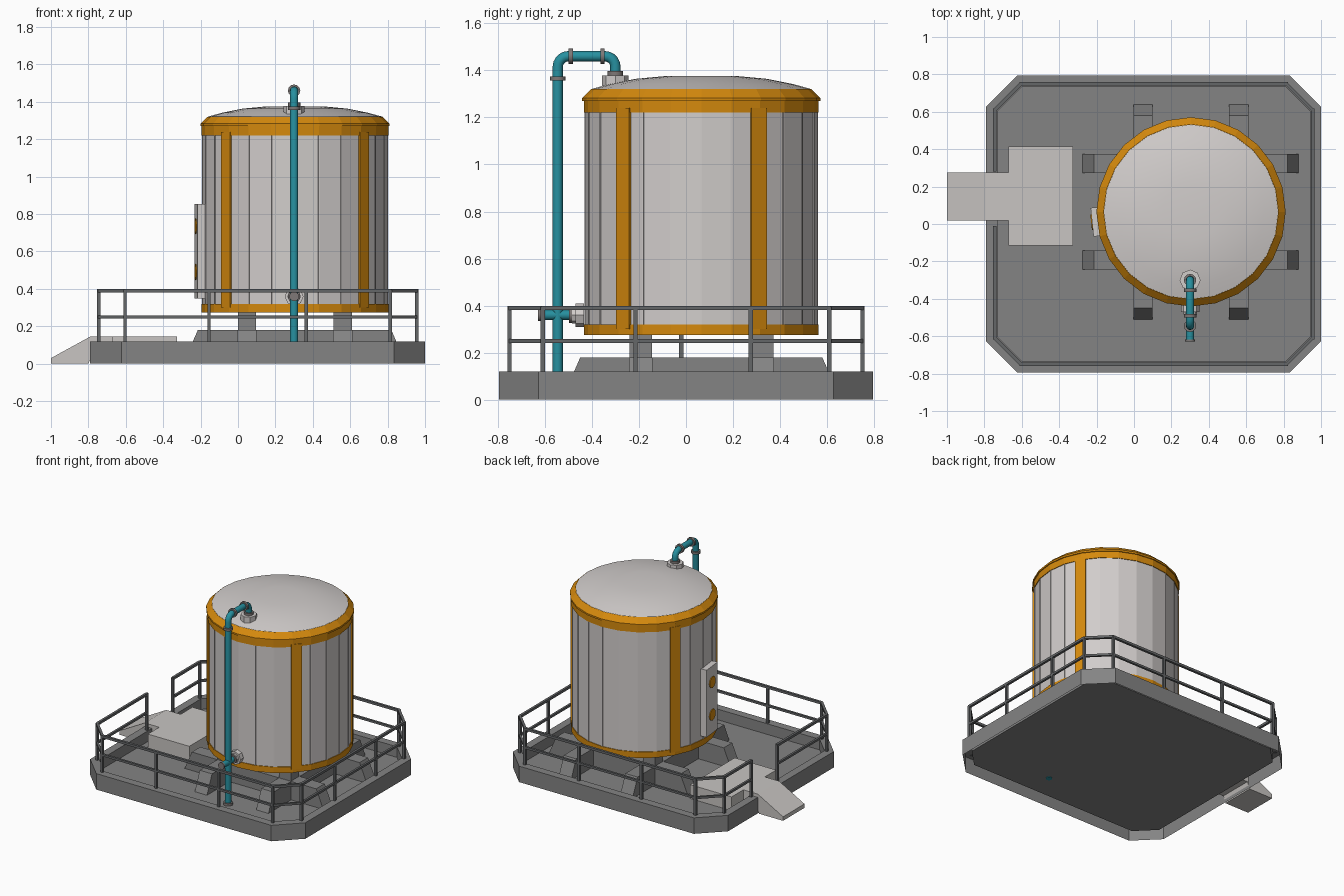
import bpy, bmesh, math
from mathutils import Vector, Matrix

if "Cube" in bpy.data.objects:
    bpy.data.objects.remove(bpy.data.objects["Cube"])

def mat(name, rgb):
    m = bpy.data.materials.new(name)
    m.diffuse_color = (*rgb, 1)
    m.use_nodes = True
    m.node_tree.nodes["Principled BSDF"].inputs["Base Color"].default_value = m.diffuse_color
    return m

DECK = mat("deck_grey", (0.23, 0.23, 0.23))
RAIL = mat("rail_grey", (0.13, 0.135, 0.14))
WHITE = mat("tank_white", (0.64, 0.61, 0.60))
PALE = mat("landing_pale_grey", (0.58, 0.56, 0.54))
ORANGE = mat("orange", (0.66, 0.25, 0.004))
TEAL = mat("pipe_teal", (0.02, 0.28, 0.35))
FLANGE = mat("flange_grey", (0.21, 0.19, 0.185))

def finish(name, bm, m, smooth=None, fix=True):
    if fix:
        bmesh.ops.recalc_face_normals(bm, faces=bm.faces)
    me = bpy.data.meshes.new(name)
    bm.to_mesh(me)
    bm.free()
    ob = bpy.data.objects.new(name, me)
    bpy.context.collection.objects.link(ob)
    me.materials.append(m)
    if smooth:
        bpy.context.view_layer.objects.active = ob
        ob.select_set(True)
        bpy.ops.object.shade_smooth_by_angle(angle=math.radians(smooth))
        ob.select_set(False)
    return ob

def box(name, lo, hi, m, xf=None):
    bm = bmesh.new()
    c = [(a + b) / 2 for a, b in zip(lo, hi)]
    s = [b - a for a, b in zip(lo, hi)]
    M = Matrix.Translation(c) @ Matrix.Diagonal((*s, 1))
    bmesh.ops.create_cube(bm, size=1, matrix=(xf or Matrix()) @ M)
    return finish(name, bm, m)

def cyl(name, p, q, r, m, n=16, smooth=35):
    p, q = Vector(p), Vector(q)
    bm = bmesh.new()
    M = Matrix.Translation((p + q) / 2) @ (q - p).to_track_quat('Z', 'Y').to_matrix().to_4x4()
    bmesh.ops.create_cone(bm, cap_ends=True, segments=n, radius1=r, radius2=r,
                          depth=(q - p).length, matrix=M)
    return finish(name, bm, m, smooth)

def prism(name, profile, axis, a, b, m):
    """Extrude a (u, z) profile along x or y from a to b."""
    bm = bmesh.new()
    pt = (lambda u, z, t: (u, t, z)) if axis == 'y' else (lambda u, z, t: (t, u, z))
    A = [bm.verts.new(pt(u, z, a)) for u, z in profile]
    B = [bm.verts.new(pt(u, z, b)) for u, z in profile]
    bm.faces.new(A)
    bm.faces.new(B)
    for i in range(len(A)):
        j = (i + 1) % len(A)
        bm.faces.new((A[i], A[j], B[j], B[i]))
    return finish(name, bm, m)

def octagon(d):
    """Deck outline moved inwards by d."""
    x0, x1, y0, y1 = -0.79 + d, 1.0 - d, -0.795 + d, 0.795 - d
    c = 0.167 - d * 0.586
    return [(x0, y0 + c), (x0 + c, y0), (x1 - c, y0), (x1, y0 + c),
            (x1, y1 - c), (x1 - c, y1), (x0 + c, y1), (x0, y1 - c)]

# Tray-shaped deck, open underneath
bm = bmesh.new()
loops = [[bm.verts.new((x, y, z)) for x, y in octagon(d)]
         for d, z in ((0, 0), (0, 0.12), (0.06, 0.12), (0.06, 0.04))]
for A, B in zip(loops, loops[1:]):
    for i in range(8):
        j = (i + 1) % 8
        bm.faces.new((A[i], A[j], B[j], B[i]))
bm.faces.new(loops[-1])
finish("deck_tray", bm, DECK, fix=False)

# Railing with a gate gap on the left
def bars(name, segs, w):
    bm = bmesh.new()
    for p, q in segs:
        p, q = Vector(p), Vector(q)
        M = (Matrix.Translation((p + q) / 2) @ (q - p).to_track_quat('Z', 'Y').to_matrix().to_4x4()
             @ Matrix.Diagonal((w, w, (q - p).length + w * 0.5, 1)))
        bmesh.ops.create_cube(bm, size=1, matrix=M)
    return finish(name, bm, RAIL)

o = octagon(0.045)
path = [(o[0][0], -0.02)] + o + [(o[0][0], 0.29)]
for label, z, w in (("top_rail", 0.39, 0.018), ("middle_rail", 0.25, 0.016)):
    bars(label, [((*a, z), (*b, z)) for a, b in zip(path, path[1:])], w)
posts = path + [(x, y) for x in (-0.155, 0.365) for y in (o[1][1], o[5][1])]
posts += [(o[3][0], -0.215), (o[3][0], 0.275)]
bars("rail_posts", [((x, y, 0.12), (x, y, 0.39)) for x, y in posts], 0.018)

# Entrance ramp and landing
prism("entrance_ramp", [(-1, 0), (-1, 0.03), (-0.79, 0.145), (-0.66, 0.145), (-0.66, 0.05),
                        (-0.78, 0.05), (-0.8, 0)], 'y', 0.02, 0.275, PALE)
box("landing", (-0.67, -0.115, 0.041), (-0.325, 0.415, 0.145), PALE)

# Crossed support beams with sloped ends, and legs
CX, CY = 0.305, 0.065
bx, by = (0.048, 0.56), (-0.192, 0.324)
for i, y in enumerate(by):
    prism(f"support_beam_x_{i}", [(-0.275, 0.041), (-0.215, 0.18), (0.82, 0.18), (0.88, 0.041)],
          'y', y - 0.05, y + 0.05, DECK)
for i, x in enumerate(bx):
    prism(f"support_beam_y_{i}", [(-0.51, 0.041), (-0.45, 0.179), (0.58, 0.179), (0.64, 0.041)],
          'x', x - 0.051, x + 0.051, DECK)
    for j, y in enumerate(by):
        box(f"tank_leg_{i}{j}", (x - 0.049, y - 0.048, 0.17), (x + 0.049, y + 0.048, 0.285), DECK)

# Tank turned from profiles, 24 sides
def lathe(name, prof, m, n=24, smooth=None):
    bm = bmesh.new()
    rings = []
    for r, z in prof:
        rings.append([bm.verts.new((CX + r * math.cos(k * math.tau / n),
                                    CY + r * math.sin(k * math.tau / n), z)) for k in range(n)])
    for A, B in zip(rings, rings[1:]):
        for i in range(n):
            j = (i + 1) % n
            bm.faces.new((A[i], A[j], B[j], B[i]))
    bm.faces.new(rings[0][::-1])
    bm.faces.new(rings[-1])
    return finish(name, bm, m, smooth)

lathe("tank_wall", [(0.494, 0.28), (0.494, 1.275)], WHITE)
lathe("tank_bottom_band", [(0.499, 0.275), (0.499, 0.32)], ORANGE)
lathe("tank_top_band", [(0.499, 1.22), (0.499, 1.27), (0.506, 1.27), (0.506, 1.283),
                        (0.468, 1.32)], ORANGE)
lathe("tank_dome", [(0.469, 1.315), (0.466, 1.321), (0.39, 1.342), (0.28, 1.364),
                    (0.15, 1.376)], WHITE, smooth=30)

def around(deg):
    return Matrix.Translation((CX, CY, 0)) @ Matrix.Rotation(math.radians(deg), 4, 'Z')

# Orange uprights on the tank wall
for i, a in enumerate((-42, 29.5, 150.5, -138)):
    box(f"tank_stripe_{i}", (0.48, -0.037, 0.3), (0.5, 0.037, 1.24), ORANGE, around(a))
# Thin seams between the wall panels
for k in range(24):
    box(f"panel_seam_{k}", (0.485, -0.004, 0.32), (0.497, 0.004, 1.22), WHITE, around(k * 15))

# Control cabinet on the left of the tank with orange markers
M = around(186)
box("control_cabinet", (0.47, -0.077, 0.35), (0.532, 0.077, 0.855), WHITE, M)
for i, z in enumerate((0.49, 0.735)):
    cyl(f"cabinet_marker_{i}", M @ Vector((0.53, 0, z)), M @ Vector((0.537, 0, z)), 0.042, ORANGE, 12)

# Teal pipe with two bends
PX, PY, PZ, PR = 0.3, -0.545, 1.46, 0.022
def bend(cy, cz, r, a0, a1, n=5):
    return [(cy + r * math.cos(math.radians(a0 + (a1 - a0) * k / n)),
             cz + r * math.sin(math.radians(a0 + (a1 - a0) * k / n))) for k in range(n + 1)]
R = 0.045
pts = [(PY, 0.035)] + bend(PY + R, PZ - R, R, 180, 90) + bend(-0.30 - R, PZ - R, R, 90, 0) + [(-0.30, 1.36)]
bm = bmesh.new()
rings = []
for i, (y, z) in enumerate(pts):
    a, b = pts[max(i - 1, 0)], pts[min(i + 1, len(pts) - 1)]
    t = Vector((0, b[0] - a[0], b[1] - a[1])).normalized()
    side = Vector((0, t.z, -t.y))
    rings.append([bm.verts.new(Vector((PX, y, z)) + PR * (Vector((1, 0, 0)) * math.cos(k * math.tau / 12)
                  + side * math.sin(k * math.tau / 12))) for k in range(12)])
for A, B in zip(rings, rings[1:]):
    for i in range(12):
        j = (i + 1) % 12
        bm.faces.new((A[i], A[j], B[j], B[i]))
bm.faces.new(rings[0])
bm.faces.new(rings[-1])
finish("main_pipe", bm, TEAL, 40)

# Lower branch into the tank
cyl("branch_pipe", (PX, -0.62, 0.36), (PX, -0.46, 0.36), 0.021, TEAL)

# Pipe flanges and tank nozzles
def flange(name, y, z, axis, r=0.033, h=0.009, m=FLANGE, n=12):
    d = Vector((0, h, 0)) if axis == 'y' else Vector((0, 0, h))
    c = Vector((PX, y, z))
    cyl(name, c - d, c + d, r, m, n)
flange("flange_base", PY, 0.05, 'z')
flange("flange_riser", PY, 1.365, 'z')
flange("flange_top_front", -0.49, PZ, 'y')
flange("flange_top_back", -0.355, PZ, 'y')
flange("flange_drop", -0.30, 1.388, 'z')
flange("flange_branch_end", -0.623, 0.36, 'y', 0.026, 0.006)
flange("flange_branch", -0.488, 0.36, 'y')
flange("roof_nozzle", -0.30, 1.352, 'z', 0.056, 0.027, WHITE, 8)
flange("wall_nozzle", -0.452, 0.36, 'y', 0.05, 0.018, WHITE, 8)
flange("wall_nozzle_neck", -0.472, 0.36, 'y', 0.036, 0.012, WHITE, 8)
